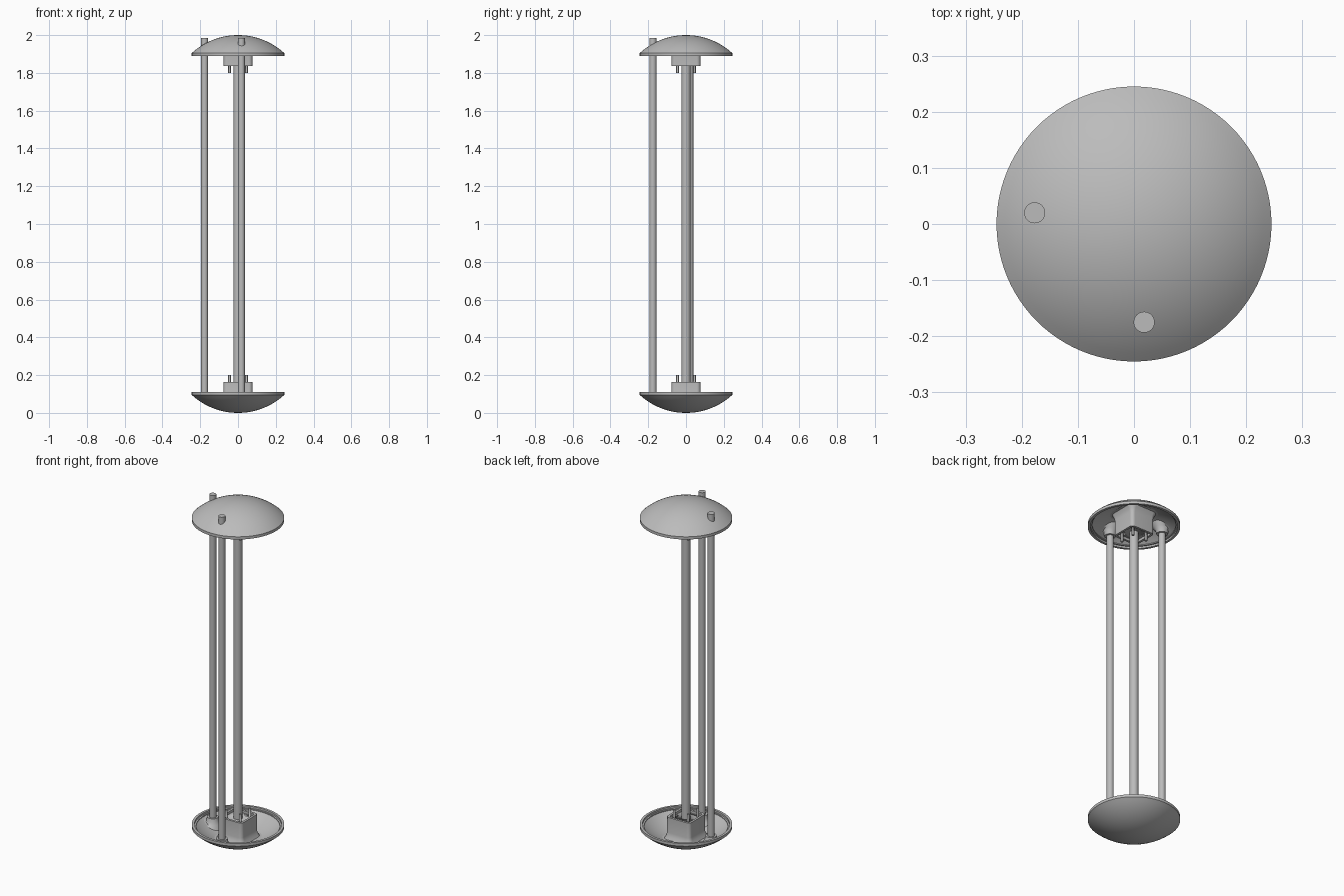
import bpy, bmesh
from math import sin, cos, pi, sqrt, hypot
from mathutils import Matrix

cube = bpy.data.objects.get("Cube")
if cube:
    bpy.data.objects.remove(cube)

grey = bpy.data.materials.new("satin grey")
grey.use_nodes = True
grey.diffuse_color = (0.5, 0.5, 0.5, 1)
grey.node_tree.nodes["Principled BSDF"].inputs["Base Color"].default_value = (0.5, 0.5, 0.5, 1)

ARC = 0.363              # dome outer arc radius
WALL = 0.015             # dome wall thickness
RODS = {"left_front": (0.018, -0.175), "right_side": (-0.177, 0.02)}


def arc_z(r, radius):
    return ARC - sqrt(radius ** 2 - r ** 2)


def finish(name, bm, angle=0.6):
    """Turn a bmesh into a shaded, coloured object."""
    bmesh.ops.remove_doubles(bm, verts=bm.verts, dist=1e-5)
    bmesh.ops.recalc_face_normals(bm, faces=bm.faces)
    mesh = bpy.data.meshes.new(name)
    bm.to_mesh(mesh)
    bm.free()
    mesh.materials.append(grey)
    obj = bpy.data.objects.new(name, mesh)
    bpy.context.collection.objects.link(obj)
    bpy.ops.object.select_all(action='DESELECT')
    obj.select_set(True)
    bpy.context.view_layer.objects.active = obj
    bpy.ops.object.shade_smooth_by_angle(angle=angle)
    return obj


def loft(bm, rings):
    """Skin a stack of equal-sized point rings and cap both ends."""
    loops = [[bm.verts.new(p) for p in ring] for ring in rings]
    n = len(loops[0])
    for a, b in zip(loops, loops[1:]):
        for i in range(n):
            j = (i + 1) % n
            bm.faces.new((a[i], a[j], b[j], b[i]))
    bm.faces.new(loops[0])
    bm.faces.new(loops[-1])


def circle(r, z, cx=0, cy=0, n=48):
    return [(cx + r * cos(2 * pi * i / n), cy + r * sin(2 * pi * i / n), z) for i in range(n)]


def rounded_square(half, radius, z, steps=8):
    ring = []
    for q in range(4):
        sx, sy = ((1, 1), (-1, 1), (-1, -1), (1, -1))[q]
        for s in range(steps + 1):
            a = (q + s / steps) * pi / 2
            ring.append((sx * (half - radius) + radius * cos(a),
                         sy * (half - radius) + radius * sin(a), z))
    return ring


def on_dome(ring):
    """Raise ring points so they never sink through the dome's inner face."""
    out = []
    for x, y, z in ring:
        r = hypot(x, y)
        k = min(1, 0.222 / r)
        out.append((x * k, y * k, max(z, arc_z(r * k, ARC - WALL) - 0.001)))
    return out


def cylinder(bm, r, z0, z1, cx=0, cy=0, n=48):
    loft(bm, [circle(r, z0, cx, cy, n), circle(r, z1, cx, cy, n)])


def dome():
    bm = bmesh.new()
    outer = [(0.245 * i / 16, arc_z(0.245 * i / 16, ARC)) for i in range(17)]
    rim = [(0.245, 0.111), (0.231, 0.111), (0.231, 0.1), (0.222, 0.1)]
    inner = [(0.222 * i / 16, arc_z(0.222 * i / 16, ARC - WALL)) for i in range(16, -1, -1)]
    pts = [bm.verts.new((r, 0, z)) for r, z in outer + rim + inner]
    edges = [bm.edges.new(p) for p in zip(pts, pts[1:])]
    bmesh.ops.spin(bm, geom=pts + edges, cent=(0, 0, 0), axis=(0, 0, 1), angle=2 * pi, steps=96)
    return bm


def socket_block():
    bm = bmesh.new()
    # flared foot, straight walls, raised lip and sunken pocket
    foot = [on_dome(rounded_square(0.077 + f, 0.02 + f, z))
            for f, z in ((0.03, 0.028), (0.015, 0.038), (0.005, 0.055))]
    walls = [rounded_square(h, r, z) for h, r, z in
             ((0.077, 0.02, 0.075), (0.077, 0.02, 0.163), (0.064, 0.012, 0.163), (0.064, 0.012, 0.148))]
    loft(bm, foot + walls)
    return bm


def rod_boss(cx, cy):
    bm = bmesh.new()
    loft(bm, [on_dome(circle(r, z, cx, cy)) for r, z in
              ((0.055, 0.0), (0.042, 0.066), (0.034, 0.08), (0.03, 0.1))])
    return bm


def screw_cutter():
    bm = bmesh.new()
    for sx in (-1, 1):
        for sy in (-1, 1):
            cylinder(bm, 0.007, 0.125, 0.2, sx * 0.045, sy * 0.045, 16)
    return bm


def mirror_up(bm):
    bmesh.ops.transform(bm, matrix=Matrix.Translation((0, 0, 2)) @ Matrix.Scale(-1, 4, (0, 0, 1)),
                        verts=bm.verts)
    return bm


# End caps: dome, square socket and rod bosses, base then mirrored top
for end, place in (("base", lambda bm: bm), ("top", mirror_up)):
    finish(end + "_dome", place(dome()))
    block = finish(end + "_socket", place(socket_block()))
    cutter = finish(end + "_screw_cutter", place(screw_cutter()))
    cut = block.modifiers.new("screw holes", 'BOOLEAN')
    cut.object = cutter
    cut.solver = 'EXACT'
    bpy.context.view_layer.objects.active = block
    bpy.ops.object.modifier_apply(modifier=cut.name)
    bpy.data.objects.remove(cutter)
    for name, (x, y) in RODS.items():
        finish(end + "_boss_" + name, place(rod_boss(x, y)))

# Centre post and the two thinner rods that poke through the top dome
post = bmesh.new()
cylinder(post, 0.024, 0.13, 1.87)
finish("centre_post", post)
for name, (x, y) in RODS.items():
    rod = bmesh.new()
    cylinder(rod, 0.0187, 0.08, 1.985, x, y)
    finish("rod_" + name, rod)
